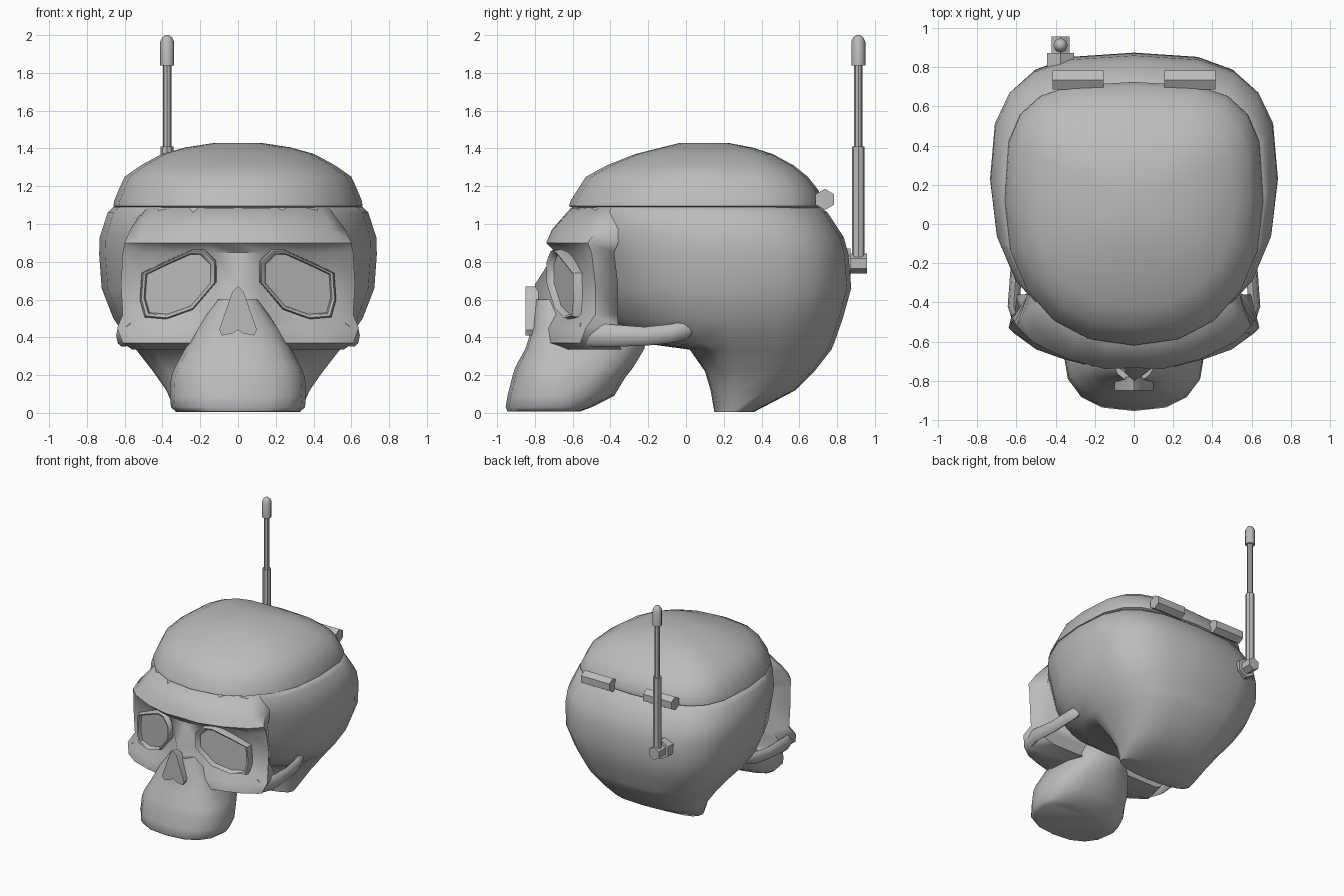
import bpy, bmesh, math
from mathutils import Matrix, Vector

if "Cube" in bpy.data.objects:
    bpy.data.objects.remove(bpy.data.objects["Cube"])

bone = bpy.data.materials.new("bone_grey")
bone.diffuse_color = (0.5, 0.5, 0.5, 1)
bone.use_nodes = True
bone.node_tree.nodes["Principled BSDF"].inputs["Base Color"].default_value = bone.diffuse_color


def finish(name, bm, angle=50):
    bmesh.ops.recalc_face_normals(bm, faces=bm.faces)
    mesh = bpy.data.meshes.new(name)
    bm.to_mesh(mesh)
    bm.free()
    mesh.materials.append(bone)
    ob = bpy.data.objects.new(name, mesh)
    bpy.context.collection.objects.link(ob)
    bpy.ops.object.select_all(action='DESELECT')
    bpy.context.view_layer.objects.active = ob
    ob.select_set(True)
    bpy.ops.object.shade_smooth_by_angle(angle=math.radians(angle))
    return ob


def loft(name, rings, angle=50, cap=True):
    """Skin a list of closed rings of equal length."""
    bm = bmesh.new()
    rows = [[bm.verts.new(p) for p in r] for r in rings]
    n = len(rows[0])
    for a, b in zip(rows, rows[1:]):
        for i in range(n):
            j = (i + 1) % n
            bm.faces.new((a[i], a[j], b[j], b[i]))
    if cap:
        bm.faces.new(rows[0])
        bm.faces.new(rows[-1])
    return finish(name, bm, angle)


def oval(z, front, back, w, mid, pf=0.9, pb=0.68, n=20):
    """Egg-shaped level ring; separate roundness for front and back."""
    ring = []
    for i in range(n):
        t = 2 * math.pi * i / n
        s, c = math.sin(t), math.cos(t)
        p = pf if c > 0 else pb
        x = math.copysign(abs(s) ** p, s) * w
        y = mid + (front - mid if c > 0 else back - mid) * abs(c) ** p
        ring.append((x, y, z))
    return ring


def rod(name, start, end, r, n=8, r2=None):
    a, b = Vector(start), Vector(end)
    bm = bmesh.new()
    rot = (b - a).to_track_quat('Z', 'Y').to_matrix().to_4x4()
    bmesh.ops.create_cone(bm, cap_ends=True, segments=n, radius1=r, radius2=r2 or r,
                          depth=(b - a).length,
                          matrix=Matrix.Translation((a + b) / 2) @ rot)
    return finish(name, bm, 40)


# Brain case: height, front, back, half width, widest point
loft("cranium", [oval(*r) for r in (
    (0.005, 0.15, 0.36, 0.33, 0.25), (0.12, 0.13, 0.58, 0.38, 0.28),
    (0.22, 0.10, 0.68, 0.45, 0.27), (0.335, 0.02, 0.77, 0.54, 0.25),
    (0.37, -0.24, 0.785, 0.57, 0.24), (0.50, -0.42, 0.83, 0.66, 0.23),
    (0.66, -0.50, 0.875, 0.722, 0.23), (0.84, -0.56, 0.86, 0.735, 0.23),
    (0.93, -0.60, 0.835, 0.732, 0.22), (1.06, -0.62, 0.75, 0.69, 0.17),
    (1.09, -0.60, 0.71, 0.66, 0.14))])

# Hinged skull cap
loft("skull_cap", [oval(*r, 0.9, 0.6) for r in (
    (1.085, -0.60, 0.71, 0.64, 0.12), (1.095, -0.62, 0.725, 0.66, 0.12),
    (1.125, -0.61, 0.725, 0.655, 0.12), (1.18, -0.575, 0.70, 0.632, 0.12),
    (1.25, -0.53, 0.645, 0.60, 0.12), (1.31, -0.42, 0.57, 0.515, 0.12),
    (1.37, -0.27, 0.46, 0.405, 0.12), (1.405, -0.13, 0.35, 0.28, 0.12),
    (1.43, -0.03, 0.22, 0.12, 0.11))])

# Face mask: per level, half outline from the middle to the temple
face_rows = {
    1.085: ((0, -.61), (.14, -.60), (.30, -.54), (.44, -.45), (.48, -.40), (.50, -.28)),
    0.97: ((0, -.71), (.14, -.705), (.32, -.66), (.50, -.55), (.57, -.47), (.53, -.32)),
    0.90: ((0, -.735), (.15, -.74), (.34, -.69), (.52, -.60), (.60, -.52), (.54, -.36)),
    0.85: ((0, -.69), (.13, -.69), (.33, -.60), (.52, -.55), (.61, -.50), (.54, -.38)),
    0.68: ((0, -.80), (.11, -.69), (.32, -.60), (.53, -.545), (.62, -.48), (.54, -.36)),
    0.52: ((0, -.81), (.16, -.69), (.34, -.61), (.52, -.55), (.61, -.48), (.54, -.36)),
    0.45: ((0, -.81), (.20, -.73), (.36, -.67), (.53, -.61), (.64, -.53), (.60, -.36)),
    0.37: ((0, -.80), (.20, -.73), (.36, -.69), (.50, -.64), (.61, -.56), (.56, -.36)),
    0.335: ((0, -.70), (.20, -.65), (.34, -.60), (.48, -.54), (.56, -.50), (.50, -.34)),
}
loft("face", [[(x, y, z) for x, y in row] + [(-x, y, z) for x, y in row[:0:-1]]
              for z, row in face_rows.items()], 60)

# Upper jaw
loft("jaw", [oval(*r, -0.66, 0.8, 0.8, 16) for r in (
    (0.008, -0.945, -0.56, 0.33), (0.03, -0.955, -0.50, 0.355),
    (0.09, -0.945, -0.38, 0.36), (0.19, -0.92, -0.32, 0.355),
    (0.24, -0.905, -0.28, 0.335), (0.34, -0.85, -0.22, 0.28),
    (0.45, -0.815, -0.22, 0.22), (0.60, -0.80, -0.30, 0.11))])

# Cheek arches, eye rims with lenses, and hinges on both sides
eye = ((.18, .86), (.12, .80), (.12, .69), (.24, .55), (.38, .50), (.49, .51),
       (.515, .60), (.505, .74), (.38, .80), (.245, .86))


def eye_ring(side, scale, depth):
    cx, cz = 0.32, 0.68
    pts = [(cx + (x - cx) * scale, cz + (z - cz) * scale) for x, z in eye]
    return [(side * x, -0.765 + 0.37 * x + depth, z) for x, z in pts]


for side, label in ((1, "left"), (-1, "right")):
    arch = []
    for y, x, z, h, t in ((-.56, .57, .415, .06, .03), (-.42, .615, .41, .06, .03),
                          (-.22, .60, .405, .05, .03), (-.08, .59, .42, .05, .03),
                          (.0, .57, .44, .05, .03), (.06, .55, .46, .02, .015)):
        arch.append([(side * (x + t * math.cos(a)), y, z + h * math.sin(a))
                     for a in (math.tau * i / 8 for i in range(8))])
    loft(label + "_cheek_arch", arch)

    loft(label + "_eye_rim", [eye_ring(side, s, d) for s, d in (
        (1.03, .06), (1.02, .0), (.98, -.02), (.91, -.015), (.87, .015))], 50, False)
    bm = bmesh.new()
    bm.faces.new([bm.verts.new(p) for p in eye_ring(side, .88, .012)])
    lens = finish(label + "_eye_lens", bm)
    if lens.data.polygons[0].normal.y > 0:
        lens.data.flip_normals()

    rod(label + "_hinge", (side * .155, .735, 1.13), (side * .415, .735, 1.13), .056, 6)

# Nose plate
half = ((0, .67), (.03, .64), (.10, .44), (.085, .41), (.03, .42), (0, .44))
outline = list(half) + [(-x, z) for x, z in half[-2:0:-1]]
loft("nose", [[(x, y, z) for x, z in outline] for y in (-.85, -.78)], 30)

# Antenna with its mount at the back
ax, ay = -0.375, 0.912
rod("antenna_mount", (ax, .78, .79), (ax, .872, .79), .08, 6)
rod("antenna_base", (ax, .865, .79), (ax, .957, .79), .053, 6)
rod("antenna_lower_tube", (ax, ay, .79), (ax, ay, 1.41), .034)
rod("antenna_upper_tube", (ax, ay, 1.40), (ax, ay, 1.85), .022)
loft("antenna_tip", [[(ax + r * math.cos(math.tau * i / 8), ay + r * math.sin(math.tau * i / 8), z)
                      for i in range(8)]
                     for z, r in ((1.84, .037), (1.965, .037), (1.988, .026), (2.0, .01))])
